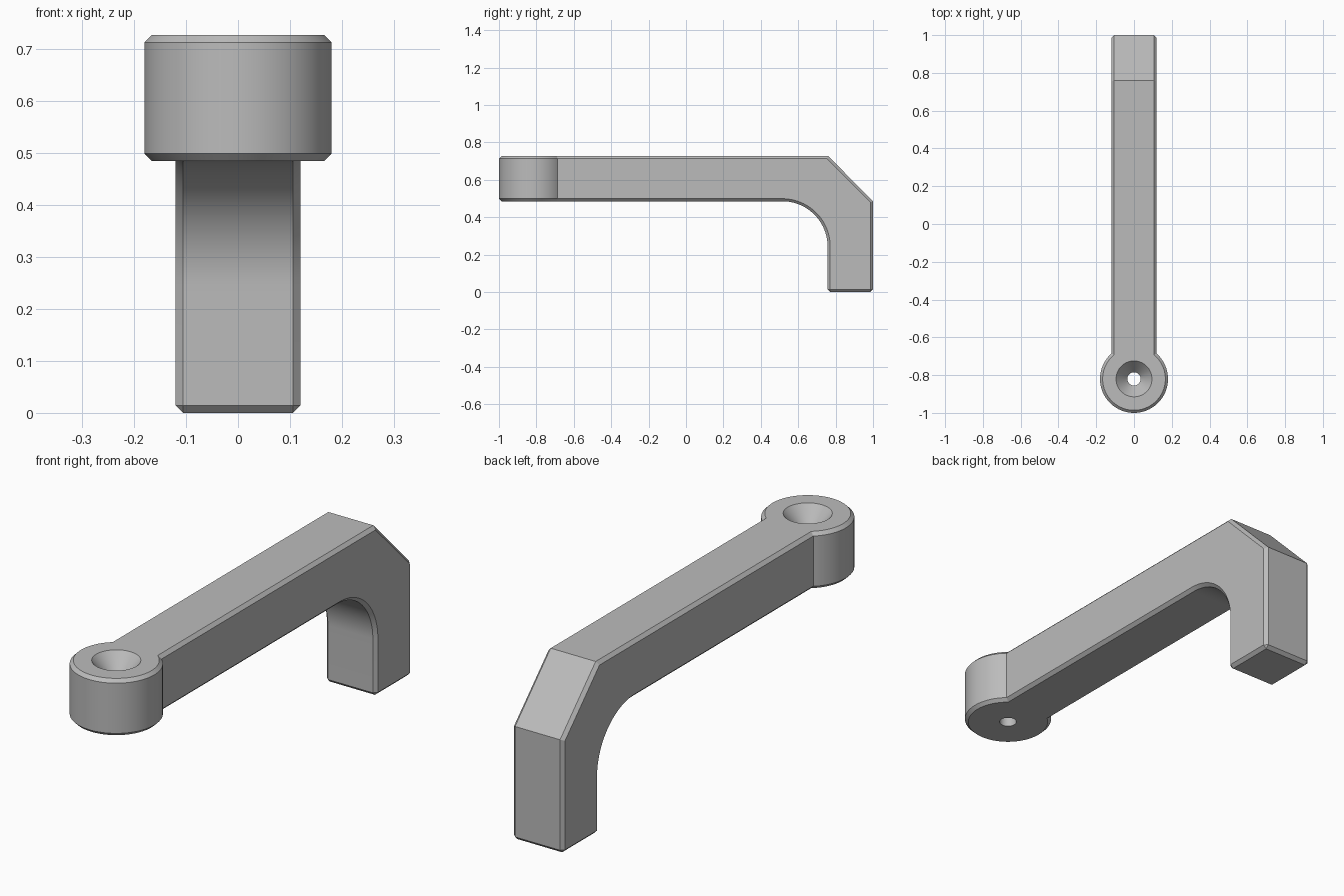
import bpy, bmesh
from math import sin, cos, pi, radians

cube = bpy.data.objects.get("Cube")
if cube:
    bpy.data.objects.remove(cube, do_unlink=True)

TOP, UNDER = 0.727, 0.485      # arm heights
HALF_W, CH = 0.12, 0.014       # arm half width, chamfer
EYE_Y, EYE_R = -0.82, 0.18     # screw eye
HEAD_R, HOLE_R, SINK = 0.095, 0.035, 0.07
LEG_Y, FILLET = 0.757, 0.242

grey = bpy.data.materials.new("mid grey")
grey.use_nodes = True
colour = (0.5, 0.5, 0.5, 1)
grey.diffuse_color = colour
grey.node_tree.nodes["Principled BSDF"].inputs["Base Color"].default_value = colour


def make_object(name, bm):
    bmesh.ops.recalc_face_normals(bm, faces=bm.faces)
    mesh = bpy.data.meshes.new(name)
    bm.to_mesh(mesh)
    bm.free()
    mesh.materials.append(grey)
    obj = bpy.data.objects.new(name, mesh)
    bpy.context.collection.objects.link(obj)
    return obj


# Arm and leg: side profile with an inner fillet, extruded across x
start = EYE_Y + 0.105
profile = [(start, TOP), (start, UNDER)]
for i in range(25):
    a = pi / 2 * (1 - i / 24)
    profile.append((LEG_Y - FILLET + FILLET * cos(a), UNDER - FILLET + FILLET * sin(a)))
profile += [(LEG_Y, 0), (1, 0), (1, UNDER), (0.76, TOP)]
bm = bmesh.new()
side = bm.faces.new([bm.verts.new((-HALF_W, y, z)) for y, z in profile])
ext = bmesh.ops.extrude_face_region(bm, geom=[side])
bmesh.ops.translate(bm, vec=(2 * HALF_W, 0, 0),
                    verts=[g for g in ext["geom"] if isinstance(g, bmesh.types.BMVert)])
bmesh.ops.recalc_face_normals(bm, faces=bm.faces)

# Chamfer both side outlines and the foot
edges = [e for e in bm.edges
         if abs(e.verts[0].co.x - e.verts[1].co.x) < 1e-5
         or max(v.co.z for v in e.verts) < 1e-5]
bmesh.ops.bevel(bm, geom=edges, offset=CH, offset_type='OFFSET', segments=1,
                profile=0.5, affect='EDGES', clamp_overlap=False)
hook = make_object("hook_arm", bm)

# Screw eye: chamfered ring with countersunk hole, turned about z
ring = [(HOLE_R, UNDER), (EYE_R - CH, UNDER), (EYE_R, UNDER + CH), (EYE_R, TOP - CH),
        (EYE_R - CH, TOP), (HEAD_R, TOP), (HOLE_R, TOP - SINK)]
SEG = 96
bm = bmesh.new()
loops = []
for k in range(SEG):
    a = 2 * pi * k / SEG
    loops.append([bm.verts.new((r * cos(a), EYE_Y + r * sin(a), z)) for r, z in ring])
for k in range(SEG):
    p, q = loops[k], loops[(k + 1) % SEG]
    for j in range(len(ring)):
        n = (j + 1) % len(ring)
        bm.faces.new((p[j], q[j], q[n], p[n]))
eye = make_object("screw_eye", bm)

# Join the eye to the arm
union = hook.modifiers.new("join_eye", 'BOOLEAN')
union.operation = 'UNION'
union.solver = 'EXACT'
union.object = eye
bpy.ops.object.select_all(action='DESELECT')
hook.select_set(True)
bpy.context.view_layer.objects.active = hook
bpy.ops.object.modifier_apply(modifier=union.name)
bpy.data.objects.remove(eye, do_unlink=True)
bpy.ops.object.shade_smooth_by_angle(angle=radians(25))
hook.name = "wall_hook"
